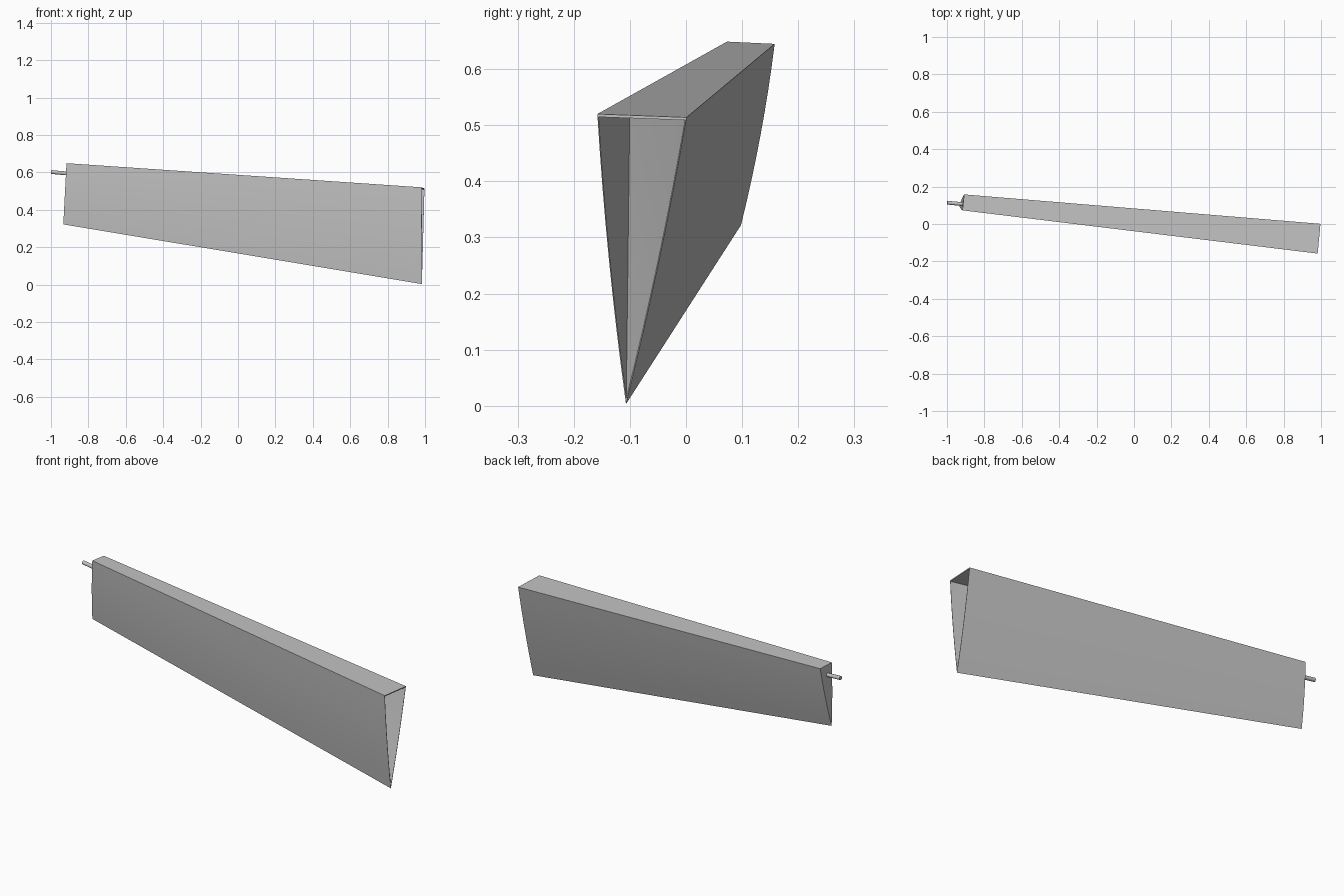
import bpy, bmesh
from mathutils import Vector

cube = bpy.data.objects.get("Cube")
if cube:
    bpy.data.objects.remove(cube)

SEGMENTS = 8      # steps along each curved side
BULGE = 0.005     # outward bow of the two tall sides


def make_material(name, color):
    mat = bpy.data.materials.new(name)
    mat.use_nodes = True
    mat.diffuse_color = color
    mat.node_tree.nodes["Principled BSDF"].inputs["Base Color"].default_value = color
    return mat


grey = make_material("plain_grey", (0.55, 0.55, 0.55, 1))


def section(front_top, keel, back_top):
    """Triangular section with slightly bowed front and back sides."""
    corners = [Vector(p) for p in (front_top, keel, back_top)]
    points = []
    for start, end, side in ((0, 1, -1), (1, 2, 1)):
        for i in range(SEGMENTS):
            t = i / SEGMENTS
            p = corners[start].lerp(corners[end], t)
            p.y += side * BULGE * 4 * t * (1 - t)
            points.append(p)
    return points + [corners[2]]


def bridge(bm, a, b):
    for i in range(len(a)):
        j = (i + 1) % len(a)
        bm.faces.new((a[i], a[j], b[j], b[i]))


def finish(bm, name):
    bmesh.ops.recalc_face_normals(bm, faces=bm.faces)
    mesh = bpy.data.meshes.new(name)
    bm.to_mesh(mesh)
    bm.free()
    obj = bpy.data.objects.new(name, mesh)
    bpy.context.collection.objects.link(obj)
    mesh.materials.append(grey)
    bpy.ops.object.select_all(action="DESELECT")
    obj.select_set(True)
    bpy.context.view_layer.objects.active = obj
    bpy.ops.object.shade_smooth_by_angle(angle=0.4)
    return obj


# Tapered wedge body with a thin rim and a pointed pocket in the large end
large = section((0.982, -0.158, 0.52), (0.983, -0.107, 0.003), (0.997, 0.001, 0.514))
small = section((-0.917, 0.073, 0.649), (-0.934, 0.098, 0.322), (-0.908, 0.158, 0.645))
centre = (large[0] + large[SEGMENTS] + large[-1]) / 3
rim = [centre + (p - centre) * 0.97 for p in large]

bm = bmesh.new()
outer, inner, tail = ([bm.verts.new(p) for p in ring] for ring in (large, rim, small))
bridge(bm, outer, tail)
bridge(bm, inner, outer)
bm.faces.new(tail)
pocket = bm.verts.new((0.56, -0.1, 0.541))
for i in range(len(inner)):
    bm.faces.new((inner[i], inner[(i + 1) % len(inner)], pocket))
finish(bm, "wedge_body")

# Short round pin on the small end
start, end = Vector((-0.999, 0.114, 0.602)), Vector((-0.89, 0.104, 0.592))
axis = end - start
bm = bmesh.new()
bmesh.ops.create_cone(bm, cap_ends=True, segments=24, radius1=0.01, radius2=0.01,
                      depth=axis.length)
bm.transform(axis.to_track_quat("Z", "Y").to_matrix().to_4x4())
bmesh.ops.translate(bm, verts=bm.verts, vec=(start + end) / 2)
finish(bm, "end_pin")
